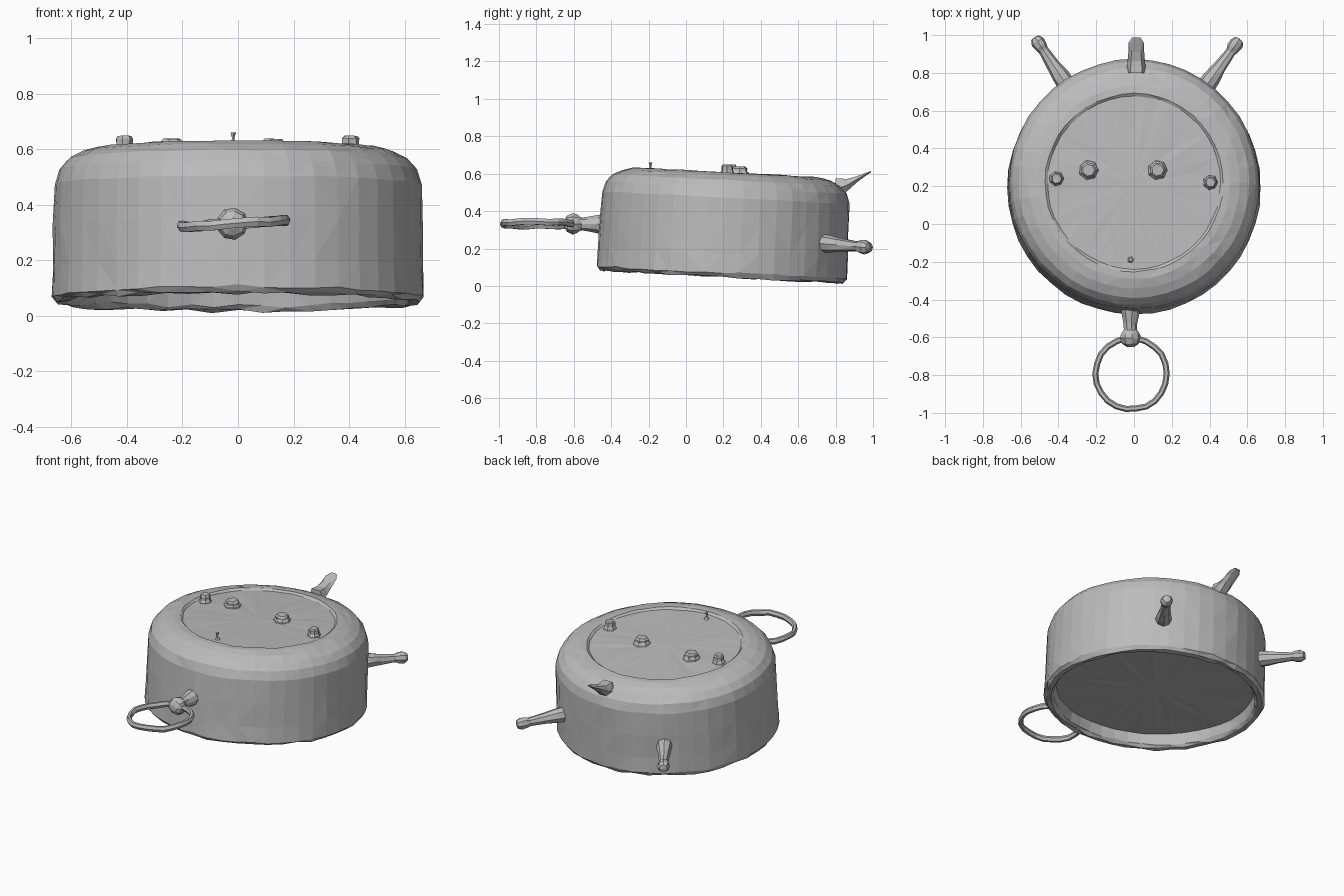
import bpy, bmesh, math, random
from mathutils import Vector, Matrix

if "Cube" in bpy.data.objects:
    bpy.data.objects.remove(bpy.data.objects["Cube"])

random.seed(4)
grey = bpy.data.materials.new("plain grey")
grey.diffuse_color = (0.5, 0.5, 0.5, 1)
grey.use_nodes = True
grey.node_tree.nodes["Principled BSDF"].inputs["Base Color"].default_value = grey.diffuse_color


def finish(name, bm):
    bmesh.ops.recalc_face_normals(bm, faces=bm.faces)
    bmesh.ops.triangulate(bm, faces=bm.faces)
    me = bpy.data.meshes.new(name)
    bm.to_mesh(me)
    bm.free()
    me.materials.append(grey)
    ob = bpy.data.objects.new(name, me)
    bpy.context.collection.objects.link(ob)
    return ob


def lathe(name, profile, n, matrix, jitter=0.0, rough_below=None):
    """Revolve (radius, height) points round z; radius 0 makes a pole."""
    bm = bmesh.new()
    rings = []
    for r, z in profile:
        if r == 0:
            rings.append([bm.verts.new((0, 0, z))] * n)
            continue
        ring = []
        for i in range(n):
            a = 2 * math.pi * i / n
            rough = rough_below is not None and z < rough_below
            dz = random.uniform(-1, 1) * jitter * (3 if rough else 1)
            rr = r + random.uniform(-1, 1) * jitter
            ring.append(bm.verts.new((rr * math.cos(a), rr * math.sin(a), z + dz)))
        rings.append(ring)
    for a, b in zip(rings, rings[1:]):
        for i in range(n):
            j = (i + 1) % n
            vs = list(dict.fromkeys((a[i], a[j], b[j], b[i])))
            if len(vs) > 2:
                bm.faces.new(vs)
    bm.transform(matrix)
    return finish(name, bm)


def along(start, end):
    """Matrix placing local z along start -> end."""
    d = Vector(end) - Vector(start)
    return Matrix.Translation(start) @ d.to_track_quat('Z', 'Y').to_matrix().to_4x4()


# Drum body: rounded shoulder, shallow sunk top, hollow underside, tilted back
tilt = Matrix.Translation((0, 0.19, 0.042)) @ Matrix.Rotation(-0.052, 4, 'X')
lathe("body", [(0, 0.09), (0.3, 0.09), (0.6, 0.09), (0.61, 0.025), (0.625, 0.008),
               (0.655, 0.008), (0.671, 0.03), (0.668, 0.13), (0.666, 0.28),
               (0.662, 0.43), (0.645, 0.485), (0.61, 0.525), (0.56, 0.55),
               (0.51, 0.563), (0.472, 0.566), (0.458, 0.555), (0.3, 0.557),
               (0, 0.56)], 44, tilt, 0.0025, 0.05)

# Four pegs on the top
for k, (x, y, r, top) in enumerate([(-0.41, 0.24, 0.032, 0.648), (-0.24, 0.285, 0.042, 0.638),
                                    (0.125, 0.285, 0.042, 0.638), (0.405, 0.22, 0.032, 0.650)]):
    lathe(f"top_peg_{k + 1}", [(0, 0.585), (r * 1.3, 0.585), (r * 1.2, 0.606), (r, 0.615),
                               (r, top - 0.01), (r * 0.75, top), (0, top)],
          7, Matrix.Translation((x, y, 0)), 0.002)

# Thin pin near the front of the top, pinched in the middle
lathe("top_pin", [(0, 0.60), (0.022, 0.612), (0.006, 0.63), (0.005, 0.642),
                  (0.011, 0.66), (0, 0.661)], 5, Matrix.Translation((-0.018, -0.19, 0)))

# Front stem with ball
lathe("front_stem", [(0, 0), (0.058, 0), (0.05, 0.05), (0.038, 0.11), (0.036, 0.14),
                     (0.052, 0.165), (0.058, 0.185), (0.045, 0.215), (0.02, 0.23),
                     (0, 0.232)], 9, along((-0.02, -0.42, 0.33), (-0.02, -0.65, 0.333)), 0.002)

# Front ring
bm = bmesh.new()
N, S = 22, 6
loops = []
for i in range(N):
    a = 2 * math.pi * i / N
    rr = 0.189 + random.uniform(-0.003, 0.003)
    dz = random.uniform(-0.004, 0.004)
    loops.append([bm.verts.new(((rr + 0.016 * math.cos(t)) * math.cos(a),
                                (rr + 0.016 * math.cos(t)) * math.sin(a),
                                0.02 * math.sin(t) + dz))
                  for t in (2 * math.pi * j / S for j in range(S))])
for i in range(N):
    p, q = loops[i], loops[(i + 1) % N]
    for j in range(S):
        bm.faces.new((p[j], q[j], q[(j + 1) % S], p[(j + 1) % S]))
bm.transform(Matrix.Translation((-0.015, -0.792, 0.333)) @ Matrix.Rotation(-0.06, 4, 'Y'))
finish("front_ring", bm)

# Two rear arms with knobbed ends
for name, a, b in (("left_rear_arm", (-0.35, 0.725, 0.23), (-0.526, 0.99, 0.205)),
                   ("right_rear_arm", (0.37, 0.715, 0.23), (0.56, 0.98, 0.205))):
    L = (Vector(b) - Vector(a)).length
    lathe(name, [(0, 0), (0.05, 0), (0.047, 0.07), (0.036, 0.14), (0.027, L - 0.085),
                 (0.035, L - 0.06), (0.038, L - 0.03), (0.025, L - 0.005), (0, L)],
          8, along(a, b), 0.002)

# Rear upturned tongue: thick at the shoulder, thin rounded tip
bm = bmesh.new()
sections = [(0.80, 0.575, 0.46, 0.052), (0.86, 0.572, 0.505, 0.046),
            (0.91, 0.585, 0.55, 0.042), (0.96, 0.604, 0.588, 0.040),
            (0.988, 0.614, 0.606, 0.022)]
rings = []
for y, zt, zb, w in sections:
    zm = (zt + zb) / 2
    rings.append([bm.verts.new((0.012 + x, y, z)) for x, z in
                  ((-w, zm), (-w * 0.6, zt), (w * 0.6, zt), (w, zm), (w * 0.5, zb), (-w * 0.5, zb))])
for p, q in zip(rings, rings[1:]):
    for j in range(6):
        bm.faces.new((p[j], p[(j + 1) % 6], q[(j + 1) % 6], q[j]))
bm.faces.new(rings[0])
bm.faces.new(rings[-1])
finish("rear_tongue", bm)
